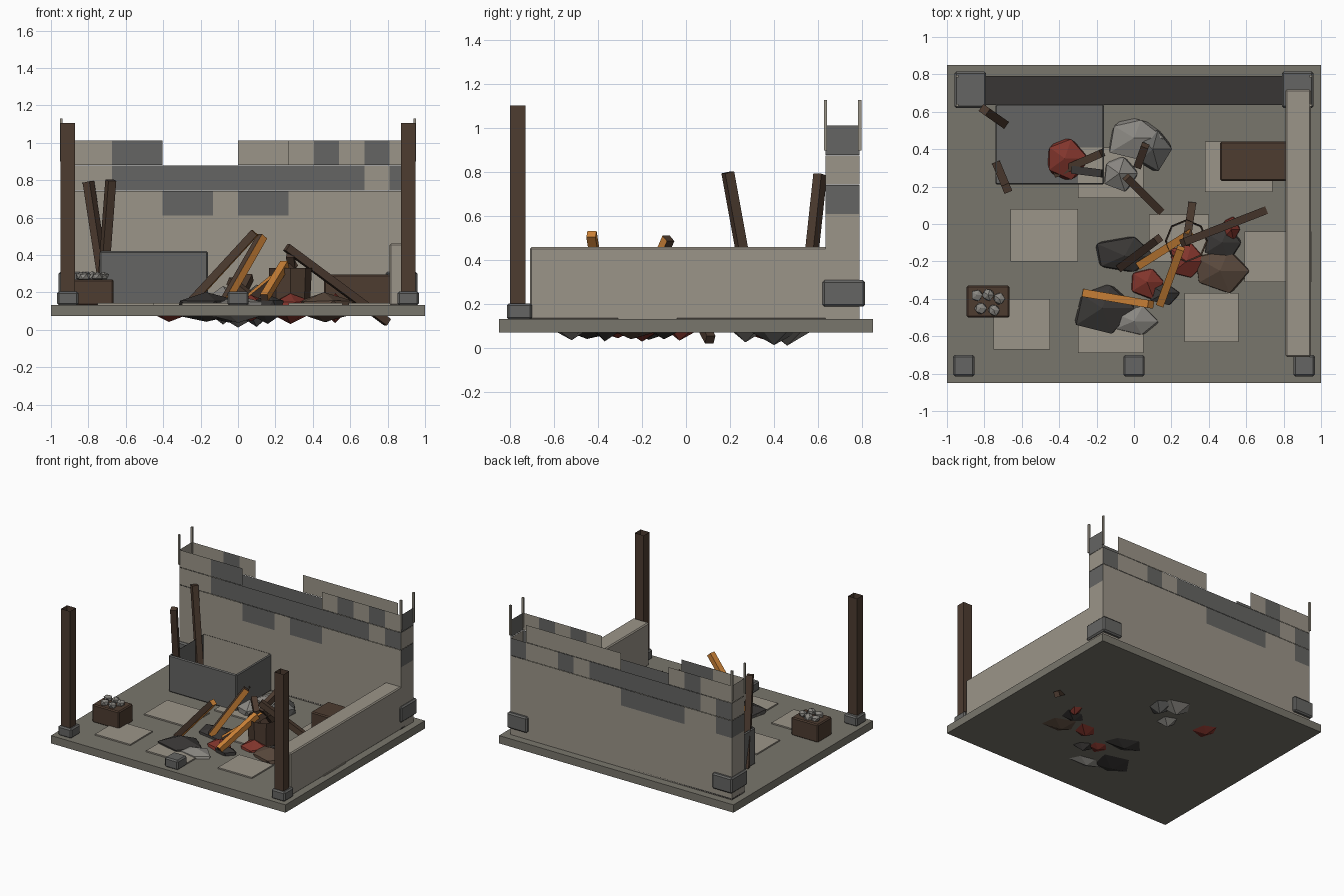
import bpy, bmesh, random
from mathutils import Vector

if "Cube" in bpy.data.objects:
    bpy.data.objects.remove(bpy.data.objects["Cube"])

random.seed(4)


def mat(name, r, g, b):
    m = bpy.data.materials.new(name)
    m.diffuse_color = (r, g, b, 1)
    m.use_nodes = True
    m.node_tree.nodes["Principled BSDF"].inputs["Base Color"].default_value = m.diffuse_color
    return m


PLASTER = mat("plaster", .33, .30, .25)
GREY = mat("worn_grey", .13, .13, .125)
STONE = mat("floor_stone", .19, .18, .15)
WOOD = mat("wood", .075, .045, .03)
ORANGE = mat("fresh_wood", .62, .23, .04)
RED = mat("brick", .22, .035, .025)
CHAR = mat("char", .04, .037, .035)
BROWN = mat("brown_rock", .10, .065, .045)
PALE = mat("pale_rock", .25, .24, .22)


def finish(name, bm, *mats):
    me = bpy.data.meshes.new(name)
    bm.to_mesh(me)
    bm.free()
    for m in mats:
        me.materials.append(m)
    ob = bpy.data.objects.new(name, me)
    bpy.context.collection.objects.link(ob)
    return ob


def box(name, x0, x1, y0, y1, z0, z1, m, bevel=0, open_top=False):
    bm = bmesh.new()
    bmesh.ops.create_cube(bm, size=1)
    for v in bm.verts:
        v.co = ((x0 + x1) / 2 + v.co.x * (x1 - x0), (y0 + y1) / 2 + v.co.y * (y1 - y0),
                (z0 + z1) / 2 + v.co.z * (z1 - z0))
    if bevel:
        bmesh.ops.bevel(bm, geom=bm.edges[:], offset=bevel, segments=1, affect='EDGES')
    if open_top:
        bm.normal_update()
        bmesh.ops.delete(bm, geom=[f for f in bm.faces if f.normal.z > .9], context='FACES')
    return finish(name, bm, m)


def beam(name, a, b, m, side=None, w=.042):
    """Square beam from a to b; side recolours its front face."""
    a, b = Vector(a), Vector(b)
    bm = bmesh.new()
    bmesh.ops.create_cube(bm, size=1)
    d = b - a
    for v in bm.verts:
        v.co = (v.co.x * w, v.co.y * w, v.co.z * d.length)
    rot = d.to_track_quat('Z', 'Y').to_matrix()
    bmesh.ops.rotate(bm, verts=bm.verts, matrix=rot)
    bmesh.ops.translate(bm, verts=bm.verts, vec=(a + b) / 2)
    bm.normal_update()
    if side:
        min(bm.faces, key=lambda f: f.normal.y).material_index = 1
    return finish(name, bm, m, side or m)


def rock(name, x, y, rx, ry, m, rz=.085, z=.115):
    bm = bmesh.new()
    bmesh.ops.create_icosphere(bm, subdivisions=1, radius=1)
    for v in bm.verts:
        k = random.uniform(.8, 1.08)
        v.co = (x + v.co.x * rx * k, y + v.co.y * ry * k, max(.005, z + v.co.z * rz * k))
    return finish(name, bm, m)


def panel(name, p, along, rows, width):
    """Ruined wall sheet: solid lower part and three rows of patchwork cells."""
    bm = bmesh.new()
    p, along = Vector(p), Vector(along)

    def quad(u0, u1, z0, z1, i):
        pts = [(u0, z0), (u1, z0), (u1, z1), (u0, z1)]
        f = bm.faces.new([bm.verts.new(p + along * u + Vector((0, 0, z))) for u, z in pts])
        f.material_index = i
    n = len(rows[0])
    c = width / n
    quad(0, width, .13, .61, 0)
    for r, row in enumerate(rows):
        for i, ch in enumerate(row):
            if ch != '.':
                quad(i * c, i * c + c, .88 - r * .135, 1.013 - r * .135, int(ch == 'D'))
    return finish(name, bm, PLASTER, GREY)


# Floor slab and paving
box("floor_slab", -1, 1, -.85, .85, .073, .133, STONE)
for i, (x0, x1, y0, y1) in enumerate([
        (-.66, -.30, -.20, .08), (-.75, -.45, -.67, -.40), (-.30, .05, -.69, -.44),
        (.27, .56, -.63, -.37), (.59, .95, -.31, -.04), (.08, .40, -.20, .05),
        (.38, .74, .17, .44), (-.30, .05, .14, .41)]):
    box(f"paving_{i}", x0, x1, y0, y1, .125, .143, PLASTER)

# Hollow ruined back wall
panel("back_wall_front", (-.945, .635, 0), (1, 0, 0),
      ["LLDD.....LDLDL", "LLDDDDDDDDDDLD", "LLLLDDLDDLLLLL"], 1.89)
panel("back_wall_rear", (.945, .79, 0), (-1, 0, 0),
      [".LLLLLL...LDLL", "DLLDLDDDDDDDLD", "LLLLLLLDDDDLLD"], 1.89)
panel("back_wall_right_end", (.945, .635, 0), (0, 1, 0), ["D", "L", "D"], .155)
panel("back_wall_left_end", (-.945, .79, 0), (0, -1, 0), ["L", "L", "D"], .155)
box("back_wall_base", -.945, .945, .635, .79, .125, .145, CHAR)
for s in (-1, 1):
    x0, x1 = sorted((s * .79, s * .96))
    box("corner_stone", x0, x1, .62, .815, .19, .31, GREY, .01)
    for y in (.635, .79):
        box("wall_spike", s * .945 - .007, s * .945 + .007, y - .007, y + .007, .9, 1.13, PLASTER)

# Low side wall and open bin
box("side_wall", .81, .945, -.71, .72, .13, .46, PLASTER, .008)
box("stone_bin", -.74, -.16, .21, .64, .135, .42, GREY, .008, True)

# Front posts on stone footings
for x in (-.91, 0, .91):
    box("post_footing", x - .057, x + .057, -.815, -.70, .13, .205, GREY, .01)
    if x:
        box("corner_post", x - .038, x + .038, -.80, -.73, .2, 1.105, WOOD, 0, True)

# Crates and broken barrel
box("stone_crate", -.895, -.665, -.50, -.33, .13, .27, WOOD, .008)
for x, y in ((-.84, -.38), (-.78, -.38), (-.72, -.40), (-.82, -.45), (-.75, -.46)):
    rock("crate_stone", x, y, .036, .036, PALE, .028, .285)
box("side_crate", .46, .83, .23, .44, .13, .295, WOOD, .008)
bm = bmesh.new()
bmesh.ops.create_cone(bm, cap_ends=False, segments=8, radius1=.105, radius2=.115, depth=.2)
bmesh.ops.translate(bm, verts=bm.verts, vec=(.28, -.09, .23))
finish("broken_barrel", bm, WOOD)

# Rubble piles
for i, r in enumerate([
        (-.05, -.17, .20, .12, CHAR), (-.17, -.45, .18, .16, CHAR), (0, -.52, .16, .09, PALE),
        (.07, -.31, .12, .10, RED), (.28, -.20, .11, .12, RED), (.47, -.10, .13, .11, CHAR),
        (.46, -.25, .17, .13, BROWN), (.52, -.03, .05, .08, RED), (.16, -.37, .09, .07, CHAR)]):
    rock(f"front_rubble_{i}", *r)
for i, r in enumerate([(0, .46, .17, .14, PALE), (.10, .40, .11, .13, GREY),
                       (-.08, .27, .11, .11, PALE), (-.37, .35, .13, .13, RED)]):
    rock(f"back_rubble_{i}", *r, rz=.11, z=.13)

# Fallen beams
for i, b in enumerate([
        ((-.26, -.37, .14), (.09, -.43, .52), ORANGE, WOOD),
        ((-.07, -.23, .15), (.13, -.08, .50), WOOD, ORANGE),
        ((.03, -.22, .14), (.30, -.05, .36), ORANGE, WOOD),
        ((.14, -.43, .17), (.25, -.13, .35), ORANGE, WOOD),
        ((.26, -.10, .44), (.80, .11, .04), WOOD),
        ((.31, .10, .14), (.28, -.10, .40), WOOD),
        ((-.42, .27, .14), (-.17, .38, .28), WOOD),
        ((-.04, .25, .26), (.16, .05, .10), WOOD),
        ((-.33, .29, .20), (-.17, .27, .24), CHAR),
        ((.02, .31, .2), (.06, .42, .28), WOOD)]):
    beam(f"fallen_beam_{i}", *b)
beam("leaning_beam_rear", (-.70, .54, .14), (-.80, .61, .79), WOOD, None, .045)
beam("leaning_beam_front", (-.73, .31, .14), (-.68, .19, .80), WOOD, None, .045)
